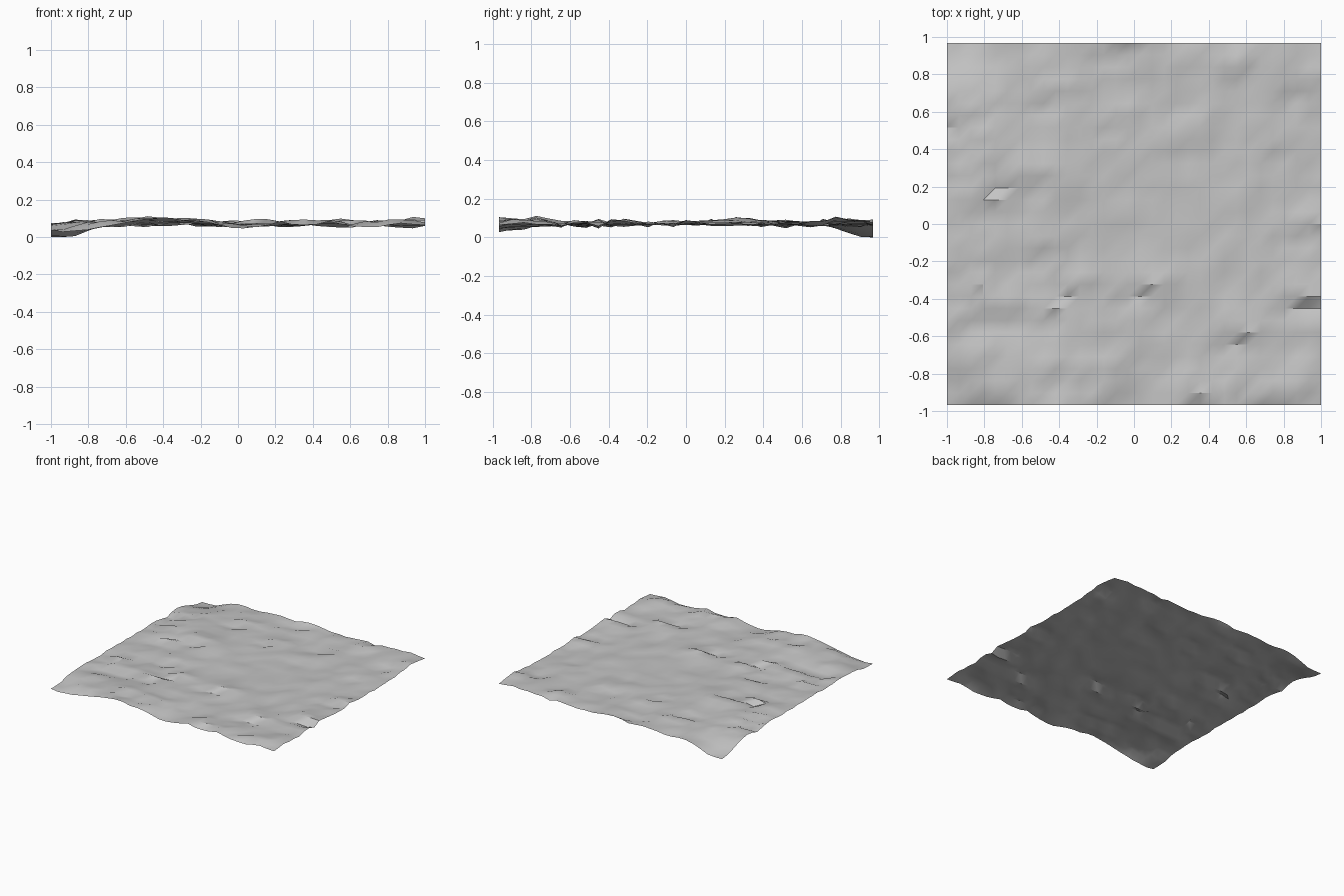
import bpy
import bmesh
import math
from mathutils import Vector, noise

cube = bpy.data.objects.get("Cube")
if cube:
    bpy.data.objects.remove(cube, do_unlink=True)

COLS, ROWS = 31, 30
CELL = 2 / COLS
HALF_Y = ROWS * CELL / 2

# Broad hills and hollows: x, y, height, radius
HILLS = [
    (-0.4, -0.85, 0.035, 0.25), (-0.5, 0.25, 0.02, 0.3),
    (-1, -0.97, -0.04, 0.2), (0, -0.95, -0.02, 0.2),
    (0.3, -0.95, 0.015, 0.15), (0.9, 0.9, 0.02, 0.25),
    (0.1, 0.1, -0.005, 0.35),
]

# Steep ledges facing the front: left end, right end, foot
LEDGES = [
    (-0.94, -0.84, -0.38), (-0.87, -0.58, -0.51), (-0.55, -0.42, -0.51),
    (-0.42, -0.29, -0.38), (-0.03, 0.1, -0.38), (-0.94, -0.84, 0.26),
    (-0.94, -0.84, 0.39), (-0.8, -0.71, 0.07), (-0.74, -0.5, 0.2),
    (-0.61, -0.5, -0.19), (-0.55, -0.2, -0.84), (-0.94, -0.6, -0.96),
    (-0.2, -0.1, 0.5), (0.29, 0.4, -0.96), (0.6, 0.8, -0.96),
    (0.8, 0.95, -0.06), (0.8, 0.95, -0.44), (0.5, 0.6, -0.64),
    (0.35, 0.5, 0.78), (0.22, 0.35, 0.64), (-0.16, -0.05, 0.9),
    (-0.55, -0.4, 0.65), (0.87, 0.97, 0.68), (-1, -0.9, 0.52),
]
STEP = {-1: -0.008, 0: -0.016, 1: 0.016, 2: 0.008}


def bump(x, y, cx, cy, radius):
    return math.exp(-((x - cx) ** 2 + (y - cy) ** 2) / radius ** 2)


def height(x, y):
    # Rolling ground, calmer around the middle
    rough = 0.018 * (1 - 0.5 * bump(x, y, 0.15, 0.1, 0.5))
    d = rough * noise.noise(Vector((x * 4, y * 5, 3)))
    d += rough * noise.noise(Vector((x * 9, y * 10, 7)))
    for cx, cy, rise, radius in HILLS:
        d += rise * bump(x, y, cx, cy, radius)
    for left, right, foot in LEDGES:
        k = round((y - foot) / CELL)
        if k in STEP and left - 0.02 <= x - k * CELL <= right + 0.02:
            d += STEP[k]
    # Soft limits, then the low corner
    z = 0.083 + 0.05 * math.tanh(d / 0.05)
    return z - 0.07 * bump(x, y, -1, HALF_Y, 0.2)


# Ground sheet of diagonally split cells
bm = bmesh.new()
grid = []
for j in range(ROWS + 1):
    y = j * CELL - HALF_Y
    grid.append([bm.verts.new((i * CELL - 1, y, height(i * CELL - 1, y)))
                 for i in range(COLS + 1)])
for j in range(ROWS):
    for i in range(COLS):
        a, b = grid[j][i], grid[j][i + 1]
        c, d = grid[j + 1][i + 1], grid[j + 1][i]
        bm.faces.new((a, b, c))
        bm.faces.new((a, c, d))
lowest = min(v.co.z for v in bm.verts)
for v in bm.verts:
    v.co.z -= lowest

mesh = bpy.data.meshes.new("terrain")
bm.to_mesh(mesh)
bm.free()
terrain = bpy.data.objects.new("terrain", mesh)
bpy.context.collection.objects.link(terrain)

# Plain grey ground colour
mat = bpy.data.materials.new("ground_grey")
mat.use_nodes = True
colour = (0.55, 0.55, 0.55, 1)
mat.diffuse_color = colour
for node in mat.node_tree.nodes:
    if node.type == "BSDF_PRINCIPLED":
        node.inputs["Base Color"].default_value = colour
mesh.materials.append(mat)

# Smooth slopes with crisp ledges
bpy.ops.object.select_all(action="DESELECT")
terrain.select_set(True)
bpy.context.view_layer.objects.active = terrain
bpy.ops.object.shade_smooth_by_angle(angle=math.radians(35))
